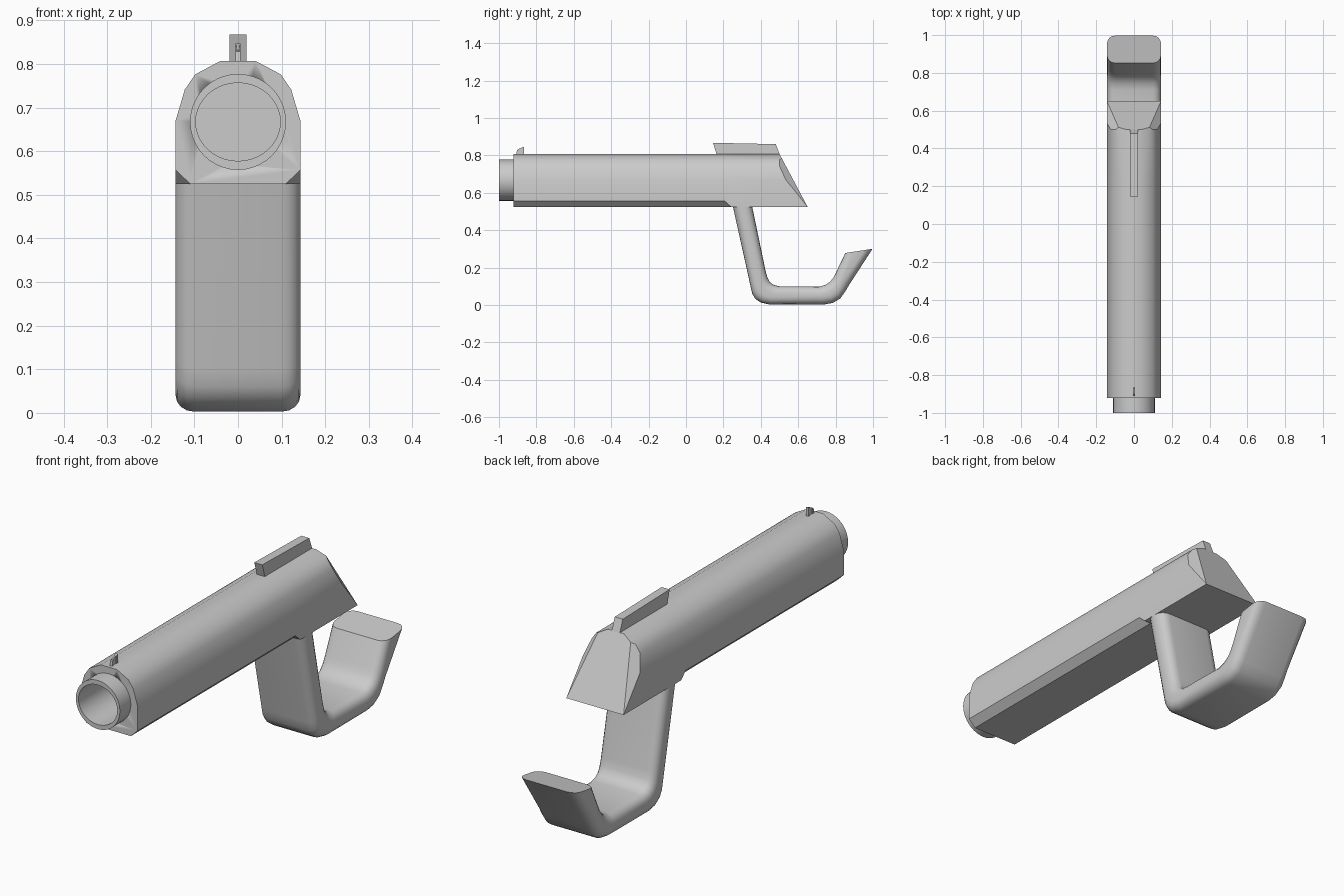
import bpy, bmesh, math
from mathutils import Vector

if "Cube" in bpy.data.objects:
    bpy.data.objects.remove(bpy.data.objects["Cube"])


def finish(bm, name, angle=35):
    bmesh.ops.remove_doubles(bm, verts=bm.verts, dist=1e-5)
    bmesh.ops.recalc_face_normals(bm, faces=bm.faces)
    me = bpy.data.meshes.new(name)
    bm.to_mesh(me)
    bm.free()
    ob = bpy.data.objects.new(name, me)
    bpy.context.collection.objects.link(ob)
    bpy.ops.object.select_all(action='DESELECT')
    ob.select_set(True)
    bpy.context.view_layer.objects.active = ob
    bpy.ops.object.shade_smooth_by_angle(angle=math.radians(angle))
    return ob


def loft(sections):
    """Capped skin through closed sections with equal point counts."""
    bm = bmesh.new()
    rings = [[bm.verts.new(p) for p in s] for s in sections]
    n = len(rings[0])
    for a, b in zip(rings, rings[1:]):
        for i in range(n):
            j = (i + 1) % n
            bm.faces.new((a[i], a[j], b[j], b[i]))
    bm.faces.new(rings[0])
    bm.faces.new(rings[-1])
    bmesh.ops.remove_doubles(bm, verts=bm.verts, dist=1e-5)
    bmesh.ops.recalc_face_normals(bm, faces=bm.faces)
    return bm


def cut(bm, co, normal):
    geom = bm.verts[:] + bm.edges[:] + bm.faces[:]
    bmesh.ops.bisect_plane(bm, geom=geom, dist=1e-5, plane_co=co,
                           plane_no=normal, clear_outer=True)
    bmesh.ops.holes_fill(bm, edges=[e for e in bm.edges if e.is_boundary], sides=0)


def ellipse(y, rx, rz, n=40):
    return [(rx * math.cos(2 * math.pi * i / n), y,
             0.667 + rz * math.sin(2 * math.pi * i / n)) for i in range(n)]


def extrude_x(name, profile, half):
    return finish(loft([[(x, y, z) for y, z in profile] for x in (-half, half)]), name)


# Slide: faceted round top, lower corners chamfered along the front part
def slide_section(y_side, y_bottom, chamfer):
    side_z, bottom_x = (0.557, 0.11) if chamfer else (0.525, 0.143)
    half = [(bottom_x, y_bottom, 0.525), (0.143, y_side, side_z),
            (0.143, y_side, 0.67), (0.122, y_side, 0.741),
            (0.098, y_side, 0.776), (0.04, y_side, 0.807)]
    return half + [(-x, y, z) for x, y, z in reversed(half)]


bm = loft([slide_section(-0.922, -0.922, True), slide_section(0.205, 0.24, True),
           slide_section(0.24, 0.24, False), slide_section(0.8, 0.8, False)])

# Sloping rear face and the two slanted rear side facets
cut(bm, (0, 0.5, 0.807), Vector((0, 0.282, 0.15)).normalized())
for s in (1, -1):
    a, b, c = (Vector(p) for p in ((s * 0.143, 0.65, 0.525), (s * 0.143, 0.535, 0.668),
                                   (s * 0.09, 0.529, 0.752)))
    no = (b - a).cross(c - a).normalized()
    if no.x * s < 0:
        no = -no
    cut(bm, a, no)
slide = finish(bm, "slide")

# Bore opening in the slide's front face
cutter = finish(loft([ellipse(-1.05, 0.105, 0.105), ellipse(-0.5, 0.105, 0.105)]), "bore_cutter")
cutter.hide_render = True
cutter.hide_set(True)
mod = slide.modifiers.new("bore", 'BOOLEAN')
mod.operation = 'DIFFERENCE'
mod.object = cutter

# Hollow barrel
finish(loft([ellipse(-0.4, 0.11, 0.11), ellipse(-1.0, 0.11, 0.11),
             ellipse(-1.0, 0.097, 0.0895), ellipse(-0.45, 0.097, 0.0895)]), "barrel")

# Sights: rear rail, and a front post with an I-shaped plan
extrude_x("rear_sight", [(0.165, 0.80), (0.145, 0.867), (0.48, 0.86), (0.503, 0.80)], 0.02)
extrude_x("front_sight_web", [(-0.9, 0.80), (-0.9, 0.832), (-0.87, 0.845), (-0.87, 0.80)], 0.003)
extrude_x("front_sight_front", [(-0.908, 0.80), (-0.904, 0.828), (-0.896, 0.832), (-0.896, 0.80)], 0.006)
extrude_x("front_sight_back", [(-0.874, 0.80), (-0.874, 0.843), (-0.865, 0.847), (-0.865, 0.80)], 0.006)

# Hooked grip: rounded-rectangle sections between outer and inner side curves (y, z)
stations = [((0.25, 0.53), (0.353, 0.53)), ((0.345, 0.10), (0.426, 0.18)),
            ((0.354, 0.06), (0.436, 0.145)), ((0.371, 0.033), (0.449, 0.122)),
            ((0.40, 0.013), (0.47, 0.107)), ((0.445, 0.003), (0.50, 0.10)),
            ((0.74, 0.003), (0.71, 0.098)), ((0.785, 0.011), (0.745, 0.107)),
            ((0.825, 0.035), (0.77, 0.124)), ((0.85, 0.07), (0.787, 0.145)),
            ((0.872, 0.107), (0.80, 0.17)), ((0.997, 0.30), (0.852, 0.278))]


def grip_section(outer, inner, r=0.042, steps=5):
    o, i = Vector(outer), Vector(inner)
    t = (i - o).length
    pts = []
    for cx, cd, start in ((0.143 - r, t - r, 0), (r - 0.143, t - r, 90),
                          (r - 0.143, r, 180), (0.143 - r, r, 270)):
        for k in range(steps):
            ang = math.radians(start + 90 * k / (steps - 1))
            p = o.lerp(i, (cd + r * math.sin(ang)) / t)
            pts.append((cx + r * math.cos(ang), p.x, p.y))
    return pts


finish(loft([grip_section(o, i) for o, i in stations]), "hooked_grip", 45)
